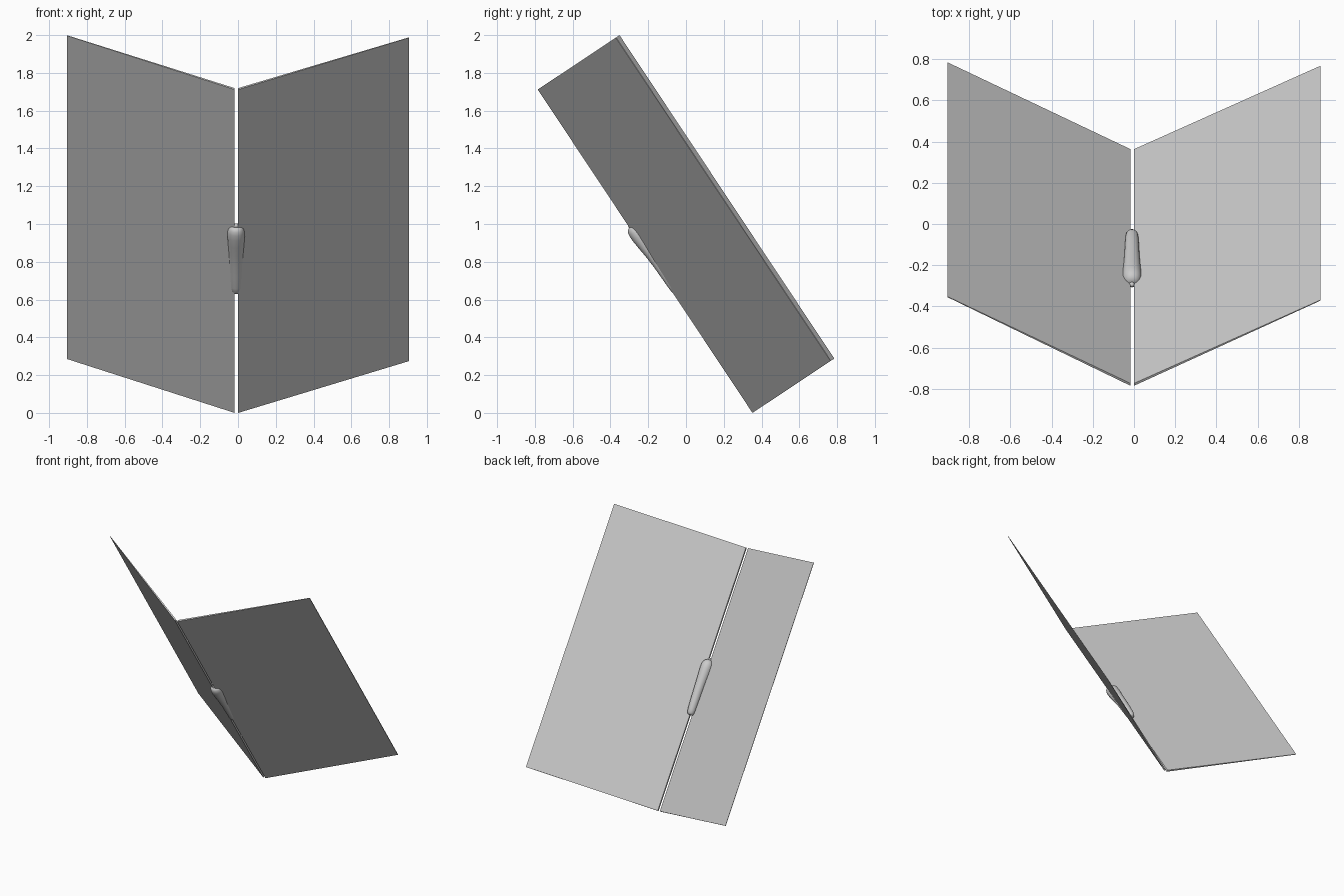
import bpy, bmesh, math
from mathutils import Matrix, Vector

if "Cube" in bpy.data.objects:
    bpy.data.objects.remove(bpy.data.objects["Cube"])

# Tilted frame: local x = sideways, y = out of the fold, z = along the fold
a = math.atan2(1.137, 1.712)
c, s = math.cos(a), math.sin(a)
FRAME = Matrix(((1, 0, 0, 0), (0, c, -s, 0.352), (0, s, c, 0), (0, 0, 0, 1)))
LENGTH = 2.055


def finish(bm, name):
    bmesh.ops.recalc_face_normals(bm, faces=bm.faces)
    bm.transform(FRAME)
    me = bpy.data.meshes.new(name)
    bm.to_mesh(me)
    bm.free()
    ob = bpy.data.objects.new(name, me)
    bpy.context.collection.objects.link(ob)
    return ob


# Thin wing panel, tapering slightly to its outer edge
def wing(name, hinge, tip, rise):
    bm = bmesh.new()
    prof = [(hinge, 0), (tip, rise - 0.004), (tip, rise), (hinge, 0.014)]
    face = bm.faces.new([bm.verts.new((x, y, 0)) for x, y in prof])
    ext = bmesh.ops.extrude_face_region(bm, geom=[face])
    verts = [g for g in ext["geom"] if isinstance(g, bmesh.types.BMVert)]
    bmesh.ops.translate(bm, verts=verts, vec=(0, 0, LENGTH))
    return finish(bm, name)


wing("left_wing", -0.018, -0.906, 0.520)
wing("right_wing", 0.001, 0.906, 0.500)

# Body: rounded loft of rings (position along fold, centre height, radius)
SECTIONS = [(0.747, 0.026, 0.012), (0.752, 0.026, 0.021), (0.765, 0.026, 0.028),
            (0.79, 0.027, 0.031), (0.86, 0.028, 0.034), (0.93, 0.028, 0.036),
            (1.00, 0.026, 0.039), (1.06, 0.023, 0.043), (1.11, 0.021, 0.046),
            (1.14, 0.020, 0.045), (1.16, 0.018, 0.039), (1.172, 0.017, 0.030),
            (1.180, 0.017, 0.015)]
SIDES = 24
bm = bmesh.new()
rings = []
for z, y, r in SECTIONS:
    rings.append([bm.verts.new((-0.01 + r * math.cos(t), y + r * math.sin(t), z))
                  for t in (2 * math.pi * i / SIDES for i in range(SIDES))])
for lo, hi in zip(rings, rings[1:]):
    for i in range(SIDES):
        j = (i + 1) % SIDES
        bm.faces.new((lo[i], lo[j], hi[j], hi[i]))
bm.faces.new(rings[0])
bm.faces.new(rings[-1])
for f in bm.faces:
    f.smooth = True
finish(bm, "body")

# Small knob at the upper end of the body
bm = bmesh.new()
bmesh.ops.create_uvsphere(bm, u_segments=16, v_segments=10, radius=0.013,
                          matrix=Matrix.Translation((-0.01, 0.01, 1.183)))
for f in bm.faces:
    f.smooth = True
finish(bm, "head_knob")
